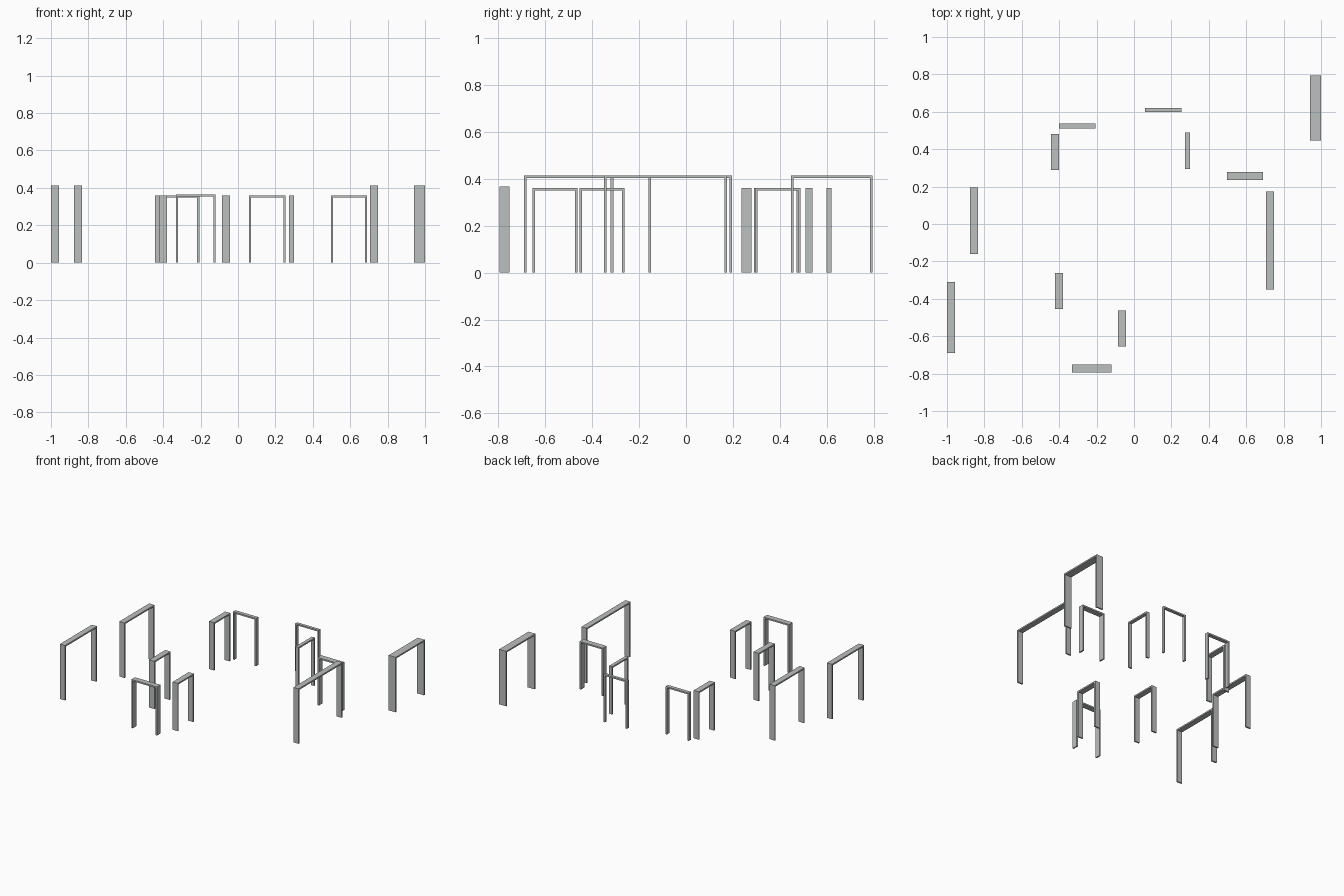
import bpy, bmesh

if "Cube" in bpy.data.objects:
    bpy.data.objects.remove(bpy.data.objects["Cube"])

mat = bpy.data.materials.new("light grey paint")
mat.diffuse_color = (0.50, 0.53, 0.51, 1)
mat.use_nodes = True
mat.node_tree.nodes["Principled BSDF"].inputs["Base Color"].default_value = mat.diffuse_color
T = 0.011  # board thickness


def frame(name, x0, x1, y0, y1, h):
    """Open-bottomed door frame: a U profile extruded through the wall depth."""
    along_x = (x1 - x0) > (y1 - y0)
    a0, a1, d0, d1 = (x0, x1, y0, y1) if along_x else (y0, y1, x0, x1)
    profile = [(a0, 0), (a0 + T, 0), (a0 + T, h - T), (a1 - T, h - T),
               (a1 - T, 0), (a1, 0), (a1, h), (a0, h)]
    bm = bmesh.new()
    verts = [bm.verts.new((a, d0, z) if along_x else (d0, a, z)) for a, z in profile]
    face = bm.faces.new(verts)
    ext = bmesh.ops.extrude_face_region(bm, geom=[face])
    moved = [g for g in ext["geom"] if isinstance(g, bmesh.types.BMVert)]
    depth = d1 - d0
    bmesh.ops.translate(bm, verts=moved, vec=(0, depth, 0) if along_x else (depth, 0, 0))
    bmesh.ops.recalc_face_normals(bm, faces=bm.faces)
    bmesh.ops.triangulate(bm, faces=[f for f in bm.faces if len(f.verts) > 4])
    me = bpy.data.meshes.new(name)
    bm.to_mesh(me)
    bm.free()
    me.materials.append(mat)
    bpy.context.collection.objects.link(bpy.data.objects.new(name, me))


# Tall frames (outer openings)
tall = 0.414
frame("left_front_frame", -1.0, -0.957, -0.69, -0.31, tall)
frame("left_middle_frame", -0.877, -0.834, -0.16, 0.196, tall)
frame("right_wide_frame", 0.706, 0.749, -0.35, 0.174, tall)
frame("right_back_frame", 0.942, 1.0, 0.447, 0.794, tall)

# Front entrance frame
frame("front_frame", -0.332, -0.119, -0.794, -0.752, 0.366)

# Standard inner door frames
low = 0.36
frame("inner_frame_back_left_side", -0.444, -0.401, 0.29, 0.482, low)
frame("inner_frame_back_left", -0.40, -0.207, 0.51, 0.538, low)
frame("inner_frame_front_left", -0.422, -0.379, -0.454, -0.262, low)
frame("inner_frame_front_centre", -0.086, -0.043, -0.655, -0.463, low)
frame("inner_frame_back_centre", 0.058, 0.253, 0.598, 0.62, low)
frame("inner_frame_back_right_side", 0.273, 0.299, 0.294, 0.488, low)
frame("inner_frame_right", 0.497, 0.69, 0.236, 0.279, low)
